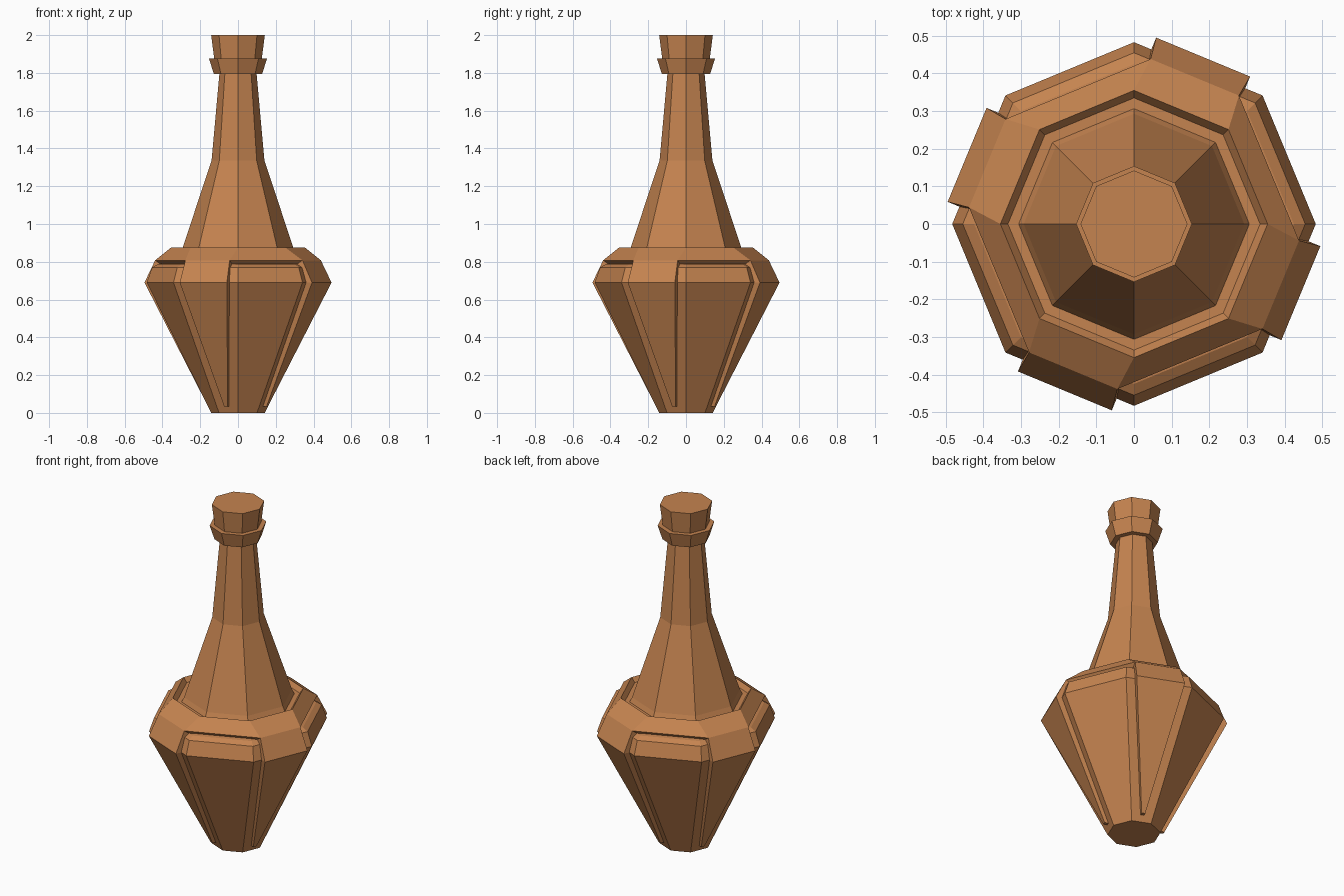
import bpy, bmesh
from math import cos, sin, pi, radians

if "Cube" in bpy.data.objects:
    bpy.data.objects.remove(bpy.data.objects["Cube"])

mat = bpy.data.materials.new("copper_brown")
mat.diffuse_color = (0.56, 0.23, 0.08, 1)
mat.use_nodes = True
mat.node_tree.nodes["Principled BSDF"].inputs["Base Color"].default_value = mat.diffuse_color


def make(name, rings, closed=False):
    """Loft equal-length rings; cap both ends, or join last to first."""
    bm = bmesh.new()
    loops = [[bm.verts.new(p) for p in r] for r in rings]
    pairs = list(zip(loops, loops[1:]))
    if closed:
        pairs.append((loops[-1], loops[0]))
    else:
        bm.faces.new(loops[0])
        bm.faces.new(loops[-1])
    n = len(rings[0])
    for a, b in pairs:
        for i in range(n):
            j = (i + 1) % n
            bm.faces.new((a[i], a[j], b[j], b[i]))
    bmesh.ops.recalc_face_normals(bm, faces=bm.faces)
    me = bpy.data.meshes.new(name)
    bm.to_mesh(me)
    bm.free()
    me.materials.append(mat)
    ob = bpy.data.objects.new(name, me)
    bpy.context.collection.objects.link(ob)
    return ob


def octagon(r, z):
    return [(r * cos(i * pi / 4), r * sin(i * pi / 4), z) for i in range(8)]


def on_side(deg, d, t, z):
    """Point at distance d along a side's normal and t along the side."""
    a = radians(deg)
    return (d * cos(a) - t * sin(a), d * sin(a) + t * cos(a), z)


PLATES = [67.5 + 90 * k for k in range(4)]

# inner flask body
make("flask_body", [octagon(r, z) for r, z in
     [(.142, 0), (.483, .69), (.455, .77), (.425, .787), (.32, .80)]])


# shoulder shell, overhanging the recessed sides
def shoulder_ring(d, t, z):
    return [on_side(a, d, s * t, z) for a in PLATES for s in (-1, 1)]


def shoulder_oct(r, z):
    o = octagon(r, z)
    return o[1:] + o[:1]


make("shoulder_shell", [
    shoulder_ring(.385, .125, .78),
    shoulder_ring(.422, .127, .808),
    shoulder_oct(.355, .875),
    shoulder_oct(.335, .848),
    shoulder_oct(.26, .848),
    shoulder_oct(.26, .78)], closed=True)

# four raised tapering side plates
for k, a in enumerate(PLATES):
    rows = [(.168, .01, .035), (.48, .135, .69), (.422, .127, .808)]
    make(f"side_plate_{k + 1}", [
        [on_side(a, d, -t, z), on_side(a, d, t, z),
         on_side(a, d - .06, t, z), on_side(a, d - .06, -t, z)]
        for d, t, z in rows])

# neck
make("neck", [octagon(r, z) for r, z in
     [(.308, .845), (.293, .875), (.14, 1.335), (.098, 1.80)]])

# lip collar and stopper
make("lip_collar", [octagon(.128, 1.795), octagon(.154, 1.877)])
make("stopper", [octagon(.124, 1.86), octagon(.142, 2.0)])
